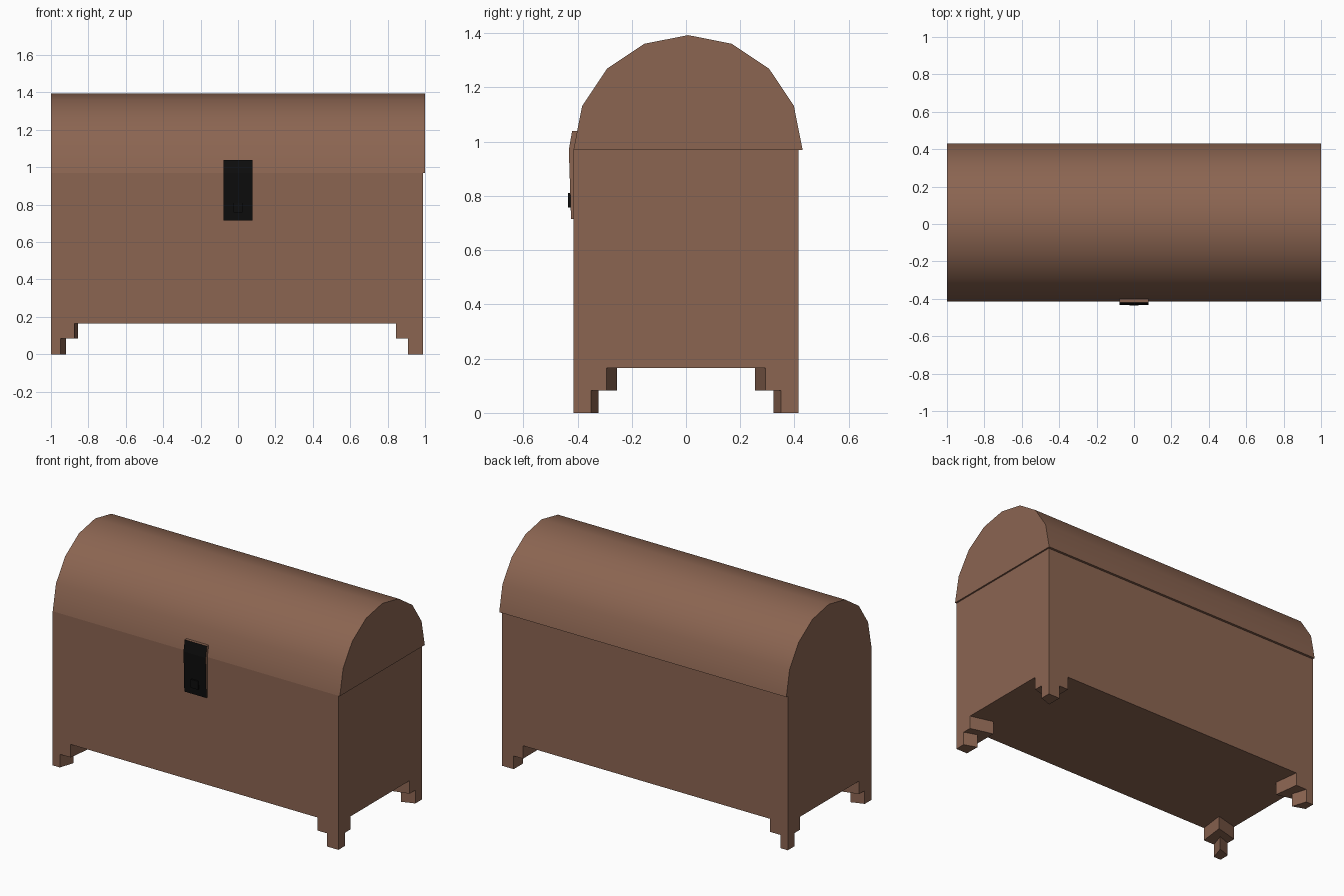
import bpy, bmesh, math

cube = bpy.data.objects.get("Cube")
if cube:
    bpy.data.objects.remove(cube, do_unlink=True)


def material(name, colour):
    m = bpy.data.materials.new(name)
    m.use_nodes = True
    m.diffuse_color = colour
    m.node_tree.nodes["Principled BSDF"].inputs["Base Color"].default_value = colour
    return m


wood = material("brown wood", (0.26, 0.13, 0.083, 1))
iron = material("black iron", (0.004, 0.004, 0.004, 1))


def prism(name, outline, offset, mats):
    """Extrude a closed outline of 3D points along an offset."""
    bm = bmesh.new()
    face = bm.faces.new([bm.verts.new(p) for p in outline])
    ext = bmesh.ops.extrude_face_region(bm, geom=[face])
    moved = [g for g in ext["geom"] if isinstance(g, bmesh.types.BMVert)]
    bmesh.ops.translate(bm, verts=moved, vec=offset)
    bmesh.ops.recalc_face_normals(bm, faces=bm.faces)
    mesh = bpy.data.meshes.new(name)
    bm.to_mesh(mesh)
    bm.free()
    for m in mats:
        mesh.materials.append(m)
    obj = bpy.data.objects.new(name, mesh)
    bpy.context.collection.objects.link(obj)
    return obj


def box(name, x0, x1, y0, y1, z0, z1, mat):
    outline = [(x0, y0, z0), (x1, y0, z0), (x1, y1, z0), (x0, y1, z0)]
    return prism(name, outline, (0, 0, z1 - z0), [mat])


# Chest body
LEFT, RIGHT, DEPTH, FLOOR, RIM = 0.99, -1.0, 0.415, 0.165, 0.97
box("chest_body", RIGHT, LEFT, -DEPTH, DEPTH, FLOOR, RIM, wood)

# Domed lid: half a sixteen-sided barrel
arc = [(-1, 0.0075 - 0.4225 * math.cos(math.pi * i / 8),
        RIM + 0.423 * math.sin(math.pi * i / 8)) for i in range(9)]
lid = prism("domed_lid", arc, (2, 0, 0), [wood])
bpy.context.view_layer.objects.active = lid
lid.select_set(True)
bpy.ops.object.shade_smooth_by_angle(angle=math.radians(35))
lid.select_set(False)

# Stepped feet, tapering slightly wider toward the inner corner
STEP = 0.083
for side, x, sx in (("right", RIGHT, 1), ("left", LEFT, -1)):
    for end, sy in (("front", 1), ("back", -1)):
        y = -DEPTH * sy
        for part, z, h, w, wi, d, di in (
                ("lower", 0, STEP, 0.05 if sx > 0 else 0.08, 0.08, 0.065, 0.093),
                ("upper", STEP, FLOOR - STEP, 0.125 if sx > 0 else 0.145,
                 0.145, 0.122, 0.16)):
            outline = [(x, y, z), (x + sx * w, y, z),
                       (x + sx * wi, y + sy * di, z), (x, y + sy * d, z)]
            prism(f"{end}_{side}_foot_{part}", outline, (0, 0, h), [wood])

# Latch: bent wooden strap with a black front
strap = [(-0.413, 0.715), (-0.424, 0.715), (-0.432, 0.97),
         (-0.42, 1.04), (-0.4, 1.04), (-0.41, 0.97)]
latch = prism("latch", [(-0.077, y, z) for y, z in strap], (0.154, 0, 0), [wood, iron])
for f in latch.data.polygons:
    f.material_index = int(f.normal.y < -0.9)

# Latch stud
box("latch_stud", -0.025, 0.025, -0.435, -0.42, 0.757, 0.81, iron)
